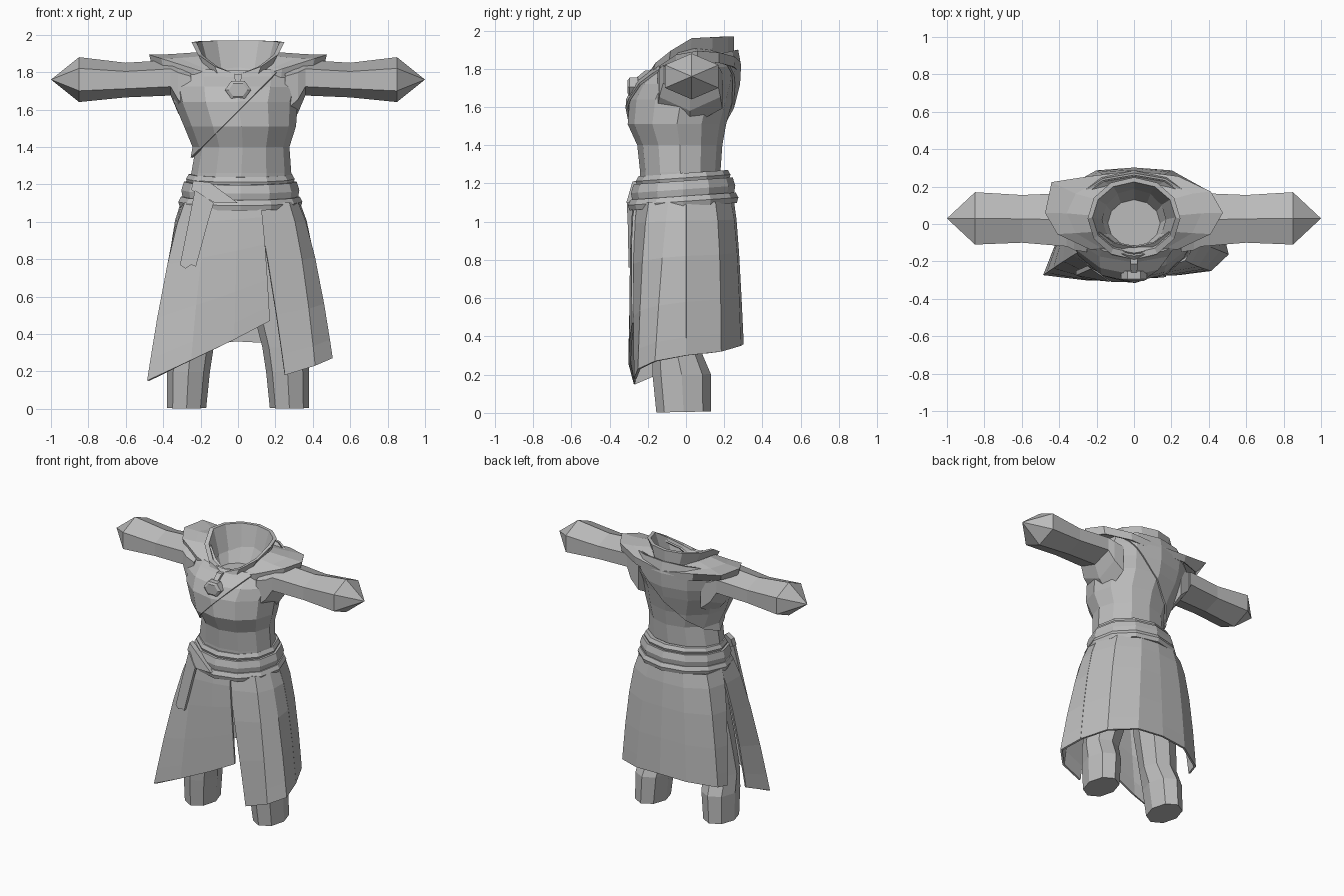
import bpy, bmesh, math
from mathutils import Vector

if "Cube" in bpy.data.objects:
    bpy.data.objects.remove(bpy.data.objects["Cube"])

GREY = (0.5, 0.5, 0.5, 1)
cloth = bpy.data.materials.new("grey cloth")
cloth.use_nodes = True
cloth.diffuse_color = GREY
cloth.node_tree.nodes["Principled BSDF"].inputs["Base Color"].default_value = GREY


def finish(name, bm, thick=0):
    bmesh.ops.remove_doubles(bm, verts=bm.verts, dist=0.0005)
    bmesh.ops.recalc_face_normals(bm, faces=bm.faces)
    mesh = bpy.data.meshes.new(name)
    bm.to_mesh(mesh)
    bm.free()
    mesh.materials.append(cloth)
    ob = bpy.data.objects.new(name, mesh)
    bpy.context.collection.objects.link(ob)
    if thick:
        mod = ob.modifiers.new("thickness", "SOLIDIFY")
        mod.thickness = thick
        mod.offset = 0


def skin(rings, closed=True, caps=(True, True)):
    """Join rows of points with faces, optionally capping both ends."""
    bm = bmesh.new()
    rows = [[bm.verts.new(p) for p in r] for r in rings]
    n = len(rows[0])
    for a, b in zip(rows, rows[1:]):
        for i in range(n if closed else n - 1):
            j = (i + 1) % n
            bm.faces.new((a[i], a[j], b[j], b[i]))
    for row, cap in zip((rows[0], rows[-1]), caps):
        if cap and closed:
            bm.faces.new(row)
    return bm


def oval(z, x0, x1, y0, y1, tilt=0, n=12):
    """Horizontal ring spanning x0..x1 and y0..y1, optionally rising to the back."""
    cx, cy, pts = (x0 + x1) / 2, (y0 + y1) / 2, []
    for i in range(n):
        a = 2 * math.pi * i / n
        y = cy + (y1 - y0) / 2 * math.sin(a)
        pts.append(Vector((cx + (x1 - x0) / 2 * math.cos(a), y, z + tilt * y)))
    return pts


# Torso, folding inward at the neck to form an open pit
body = [(1.16, -.27, .29, -.24, .2, 0), (1.26, -.25, .285, -.24, .18, 0),
        (1.4, -.225, .275, -.255, .19, 0), (1.51, -.27, .31, -.305, .21, 0),
        (1.64, -.325, .32, -.295, .245, 0), (1.72, -.345, .345, -.255, .265, 0),
        (1.79, -.355, .355, -.19, .27, .1), (1.84, -.32, .32, -.155, .255, .22)]
neck = [(1.8, -.19, .19, -.13, .2, .25), (1.72, -.14, .14, -.12, .13, 0)]
finish("torso", skin([oval(*r) for r in body + neck]))

# Wrapped upper layer, cut on the diagonal from shoulder to waist
G = 0.012
wrap = skin([oval(z, a - G, b + G, c - G, d + G, t) for z, a, b, c, d, t in body],
            caps=(False, False))
bmesh.ops.bisect_plane(wrap, geom=wrap.verts[:] + wrap.edges[:] + wrap.faces[:],
                       plane_co=(0, 0, 1.59), plane_no=(-1, 0, 1), clear_inner=True)
finish("wrap_layer", wrap, 0.012)


# Shoulder mantle, sinking into the chest at the front
def mantle_ring(rx, y0, y1, drop):
    pts = oval(0, -rx, rx, y0, y1)
    for p in pts:
        side = abs(p.x) / rx
        p.z = (1.74 + 0.15 * side if p.y < 0.05 else 1.83 + 0.06 * side) - drop
    return pts


rings = [mantle_ring(.22, -.12, .21, -.01), mantle_ring(.36, -.15, .265, 0),
         mantle_ring(.47, -.16, .28, 0), mantle_ring(.455, -.155, .275, .05)]
rings[2][5] += Vector((-.03, .05, .01))
finish("shoulder_mantle", skin(rings, caps=(False, False)), 0.012)


# Standing collar, high at the back and dipping to a point in front
def collar_ring(rx, y0, y1, low, high):
    pts = oval(0, -rx, rx, y0, y1)
    for p in pts:
        t = max(0, (p.y - y0) / (y1 - y0))
        p.z = low + (high - low) * min(1, 2 * t) ** 0.66 + 0.02 * t
    return pts


finish("collar", skin([collar_ring(.19, -.2, .24, 1.72, 1.80),
                       collar_ring(.205, -.205, .25, 1.74, 1.87),
                       collar_ring(.248, -.19, .25, 1.785, 1.95),
                       collar_ring(.222, -.155, .225, 1.785, 1.95),
                       collar_ring(.17, -.13, .18, 1.72, 1.78)], caps=(False, False)))


# Sleeves with pointed closed cuffs
def sleeve_ring(s, x, y0, y1, z0, z1):
    pts = []
    for i in range(6):
        a = math.pi / 2 + i * math.pi / 3
        pts.append((s * x, (y0 + y1) / 2 + (y1 - y0) / 2 / 0.866 * math.cos(a),
                    (z0 + z1) / 2 + (z1 - z0) / 2 * math.sin(a)))
    return pts


for side, s in (("left", 1), ("right", -1)):
    secs = [(.25, -.15, .19, 1.5, 1.87), (.32, -.14, .18, 1.58, 1.87),
            (.36, -.12, .165, 1.675, 1.865), (.6, -.1, .155, 1.665, 1.85),
            (.85, -.11, .17, 1.64, 1.88), (1.0, .03, .03, 1.76, 1.76)]
    finish(side + "_sleeve", skin([sleeve_ring(s, *r) for r in secs], caps=(True, False)))

    # Trouser legs
    legs = [(.005, .17, .38, -.155, .13), (.2, .15, .38, -.175, .13),
            (.33, .13, .375, -.175, .075), (.6, .06, .34, -.17, .12),
            (1.05, .01, .25, -.15, .15)]
    finish(side + "_leg", skin([oval(z, *sorted((s * a, s * b)), c, d, .02, n=8)
                                for z, a, b, c, d in legs]))

# Belt: broad band with an upper and a lower lip
for name, z0, z1, g in (("belt_upper_lip", 1.205, 1.255, -.025),
                        ("belt_band", 1.125, 1.215, 0),
                        ("belt_lower_lip", 1.08, 1.135, .016)):
    spec = [(z0, -.06), (z0, g), ((z0 + z1) / 2, g + .008), (z1, g - .006), (z1, -.06)]
    finish(name, skin([oval(z, -.295 - k, .32 + k, -.28 - k, .25 + k, .07)
                       for z, k in spec], caps=(False, False)))


# Skirt panels: each column runs from a waist point down to a hem point
def panel(name, columns):
    rows = []
    for t in (0, .12, .35, .65, .88, 1):
        row = []
        for (tx, ty), hem in columns:
            p = Vector((tx, ty, 1.1)).lerp(Vector(hem), t)
            swell = (0.008 + 0.05 * abs(p.x)) * math.sin(math.pi * t ** 0.6)
            row.append(p + Vector((p.x, p.y, 0)).normalized() * swell)
        rows.append(row)
    finish(name, skin(rows, closed=False), 0.014)


panel("skirt_front_panel", [((-.295, .03), (-.41, -.1, .22)),
                            ((-.28, -.14), (-.48, -.27, .15)),
                            ((-.15, -.25), (-.25, -.295, .26)),
                            ((0, -.27), (-.02, -.29, .37)),
                            ((.12, -.26), (.17, -.275, .47))])
panel("skirt_left_panel", [((.1, -.25), (.25, -.265, .18)),
                           ((.27, -.19), (.41, -.245, .23)),
                           ((.315, -.09), (.5, -.16, .27)),
                           ((.325, 0), (.46, 0, .3))])
panel("skirt_back_panel", [((.325, 0), (.46, 0, .3)), ((.27, .15), (.38, .18, .32)),
                           ((.13, .23), (.2, .28, .35)), ((0, .245), (0, .295, .36)),
                           ((-.14, .23), (-.2, .28, .35)),
                           ((-.27, .15), (-.38, .18, .32)),
                           ((-.3, .02), (-.4, .1, .31))])


# Flat plates cut from an outline that faces forward
def plate(name, outline, depth):
    bm = bmesh.new()
    face = bm.faces.new([bm.verts.new(p) for p in outline])
    out = bmesh.ops.extrude_face_region(bm, geom=[face])
    bmesh.ops.translate(bm, vec=(0, depth, 0),
                        verts=[v for v in out["geom"] if isinstance(v, bmesh.types.BMVert)])
    finish(name, bm)


plate("belt_flap", [(-.24, -.215, 1.22), (-.15, -.28, 1.21), (0, -.312, 1.1),
                    (-.12, -.31, 1.1), (-.25, -.225, 1.17)], .04)
plate("hanging_strap", [(-.23, -.24, 1.17), (-.13, -.31, 1.1), (-.16, -.305, 1.0),
                        (-.225, -.3, .76), (-.25, -.295, .77), (-.28, -.285, .75),
                        (-.31, -.275, .77)], .025)

# Hexagonal pendant with a bevelled face and a short stalk
hexes = []
for r, y in ((.07, -.25), (.07, -.295), (.05, -.305)):
    hexes.append([(r * math.cos(i * math.pi / 3), y, 1.705 + .8 * r * math.sin(i * math.pi / 3))
                  for i in range(6)])
finish("pendant", skin(hexes))
plate("pendant_stalk", [(-.015, -.275, 1.74), (.015, -.275, 1.74),
                        (.02, -.215, 1.79), (-.02, -.215, 1.79)], .04)
